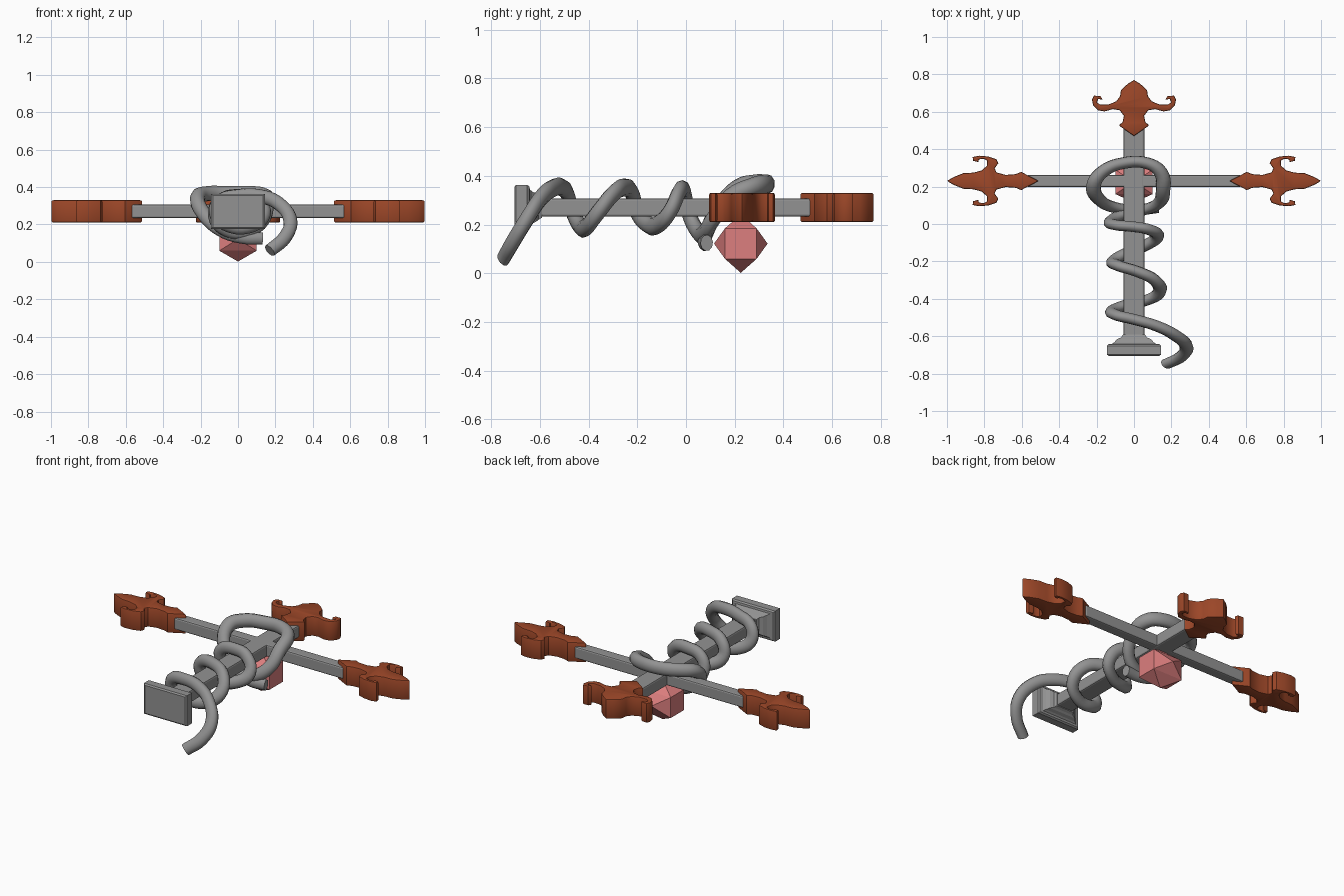
import bpy, bmesh
from mathutils import Vector

if "Cube" in bpy.data.objects:
    bpy.data.objects.remove(bpy.data.objects["Cube"])

ZC = 0.27


def material(name, rgb):
    m = bpy.data.materials.new(name)
    m.diffuse_color = (*rgb, 1)
    m.use_nodes = True
    m.node_tree.nodes["Principled BSDF"].inputs["Base Color"].default_value = m.diffuse_color
    return m


rust = material("rust", (0.33, 0.062, 0.021))
rose = material("rose", (0.72, 0.21, 0.21))
iron = material("iron", (0.29, 0.29, 0.29))


def smooth(ob, angle):
    bpy.ops.object.select_all(action='DESELECT')
    bpy.context.view_layer.objects.active = ob
    ob.select_set(True)
    bpy.ops.object.convert(target='MESH')
    bpy.ops.object.shade_smooth_by_angle(angle=angle)


def add(name, bm, mat=iron, bevel=0):
    bmesh.ops.recalc_face_normals(bm, faces=bm.faces[:])
    me = bpy.data.meshes.new(name)
    bm.to_mesh(me)
    bm.free()
    ob = bpy.data.objects.new(name, me)
    bpy.context.collection.objects.link(ob)
    me.materials.append(mat)
    if bevel:
        b = ob.modifiers.new("bevel", 'BEVEL')
        b.width, b.segments, b.limit_method = bevel, 2, 'ANGLE'
        b.angle_limit = 1.5
        b.use_clamp_overlap = False
    return ob


def box(name, lo, hi, bevel):
    bm = bmesh.new()
    bmesh.ops.create_cube(bm, size=1)
    lo, hi = Vector(lo), Vector(hi)
    for v in bm.verts:
        v.co = (lo + hi) / 2 + v.co * (hi - lo)
    return add(name, bm, bevel=bevel)


# Crossed beams
box("long_beam", (-0.055, -0.62, ZC - 0.037), (0.055, 0.56, ZC + 0.037), 0.009)
box("cross_beam", (-0.57, 0.197, ZC - 0.036), (0.57, 0.263, ZC + 0.036), 0.009)

# Stepped foot, lofted from rectangular sections (y, half width, half height)
sections = [(-.705, .135, .085), (-.698, .145, .093), (-.652, .145, .093),
            (-.643, .137, .086), (-.641, .118, .074), (-.632, .105, .066),
            (-.615, .09, .058), (-.606, .068, .05), (-.592, .06, .042)]
bm = bmesh.new()
rings = [[bm.verts.new((sx * w, y, ZC + sz * h)) for sx, sz in
          ((-1, -1), (1, -1), (1, 1), (-1, 1))] for y, w, h in sections]
for a, b in zip(rings, rings[1:]):
    for i in range(4):
        j = (i + 1) % 4
        bm.faces.new((a[i], a[j], b[j], b[i]))
bm.faces.new(rings[0])
bm.faces.new(rings[-1])
add("foot", bm)

# Ornamental finials: mirrored outline (half width, length), extruded
half = [(0, 0), (.36, .19), (.27, .25), (.24, .36), (.34, .46), (.5, .48),
        (.7, .44), (.86, .46), (.97, .55), (1, .65), (.95, .72), (.8, .715),
        (.74, .65), (.85, .66), (.88, .60), (.8, .56), (.6, .565), (.42, .62),
        (.33, .71), (.31, .82), (.15, .93), (0, 1)]
outline = half + [(-w, u) for w, u in half[-2:0:-1]]


def finial(name, place):
    bm = bmesh.new()
    f = bm.faces.new([bm.verts.new((*place(w, u), ZC - 0.06)) for w, u in outline])
    ext = bmesh.ops.extrude_face_region(bm, geom=[f])["geom"]
    bmesh.ops.translate(bm, vec=(0, 0, 0.12),
                        verts=[v for v in ext if isinstance(v, bmesh.types.BMVert)])
    smooth(add(name, bm, rust, 0.007), 0.75)


finial("top_finial", lambda w, u: (0.225 * w, 0.47 + 0.3 * u))
for side, s in (("left", -1), ("right", 1)):
    finial(side + "_finial", lambda w, u: (s * (0.51 + 0.49 * u), 0.23 + 0.135 * w))

# Gem: block with pyramids on its front, back, top and bottom faces
bm = bmesh.new()
bmesh.ops.create_cube(bm, size=1)
for v in bm.verts:
    v.co = Vector((0.2 * v.co.x, 0.13 * v.co.y, 0.125 * v.co.z))
for f in bm.faces[:]:
    n = f.normal.copy()
    if abs(n.x) < 0.5:
        poked = bmesh.ops.poke(bm, faces=[f])["verts"][0]
        poked.co = Vector((0, 0.11 * round(n.y), 0.12 * round(n.z)))
bmesh.ops.translate(bm, vec=(0, 0.225, 0.122), verts=bm.verts[:])
add("gem", bm, rose)

# Coiled serpentine tube: x, y, z, radius factor
path = [(.17, -.75, .06, .95), (.25, -.71, .13, 1), (.28, -.655, .22, 1),
        (.22, -.595, .31, 1), (.12, -.545, .35, 1), (0, -.51, .352, 1),
        (-.10, -.485, .32, 1), (-.115, -.465, .25, 1), (-.05, -.435, .195, 1),
        (.06, -.41, .19, 1), (.135, -.365, .245, 1), (.11, -.30, .325, 1),
        (.02, -.255, .352, 1), (-.09, -.22, .325, 1), (-.11, -.20, .25, 1),
        (-.04, -.155, .20, 1), (.06, -.115, .20, 1), (.125, -.065, .255, 1),
        (.08, -.03, .33, 1), (0, -.015, .345, 1), (-.10, -.005, .32, 1),
        (-.125, .01, .25, 1), (-.06, .05, .17, 1), (.05, .075, .165, 1),
        (.13, .11, .22, 1), (.155, .18, .31, 1.05), (.14, .28, .355, 1.1),
        (.07, .325, .365, 1.1), (-.06, .325, .365, 1.1), (-.16, .285, .365, 1.1),
        (-.215, .21, .345, 1.1), (-.185, .13, .26, 1.05),
        (-.09, .085, .17, 1), (.03, .075, .13, .95), (.13, .085, .125, .9)]
FLAT = 0.78
cu = bpy.data.curves.new("serpentine_coil", 'CURVE')
cu.dimensions = '3D'
cu.bevel_depth, cu.bevel_resolution, cu.resolution_u = 0.037, 3, 5
cu.use_fill_caps = True
sp = cu.splines.new('BEZIER')
sp.bezier_points.add(len(path) - 1)
for p, (x, y, z, r) in zip(sp.bezier_points, path):
    p.co, p.radius = (x, y / FLAT, z), r
    p.handle_left_type = p.handle_right_type = 'AUTO'
cu.materials.append(iron)
coil = bpy.data.objects.new("serpentine_coil", cu)
coil.scale.y = FLAT
bpy.context.collection.objects.link(coil)
smooth(coil, 0.7)
